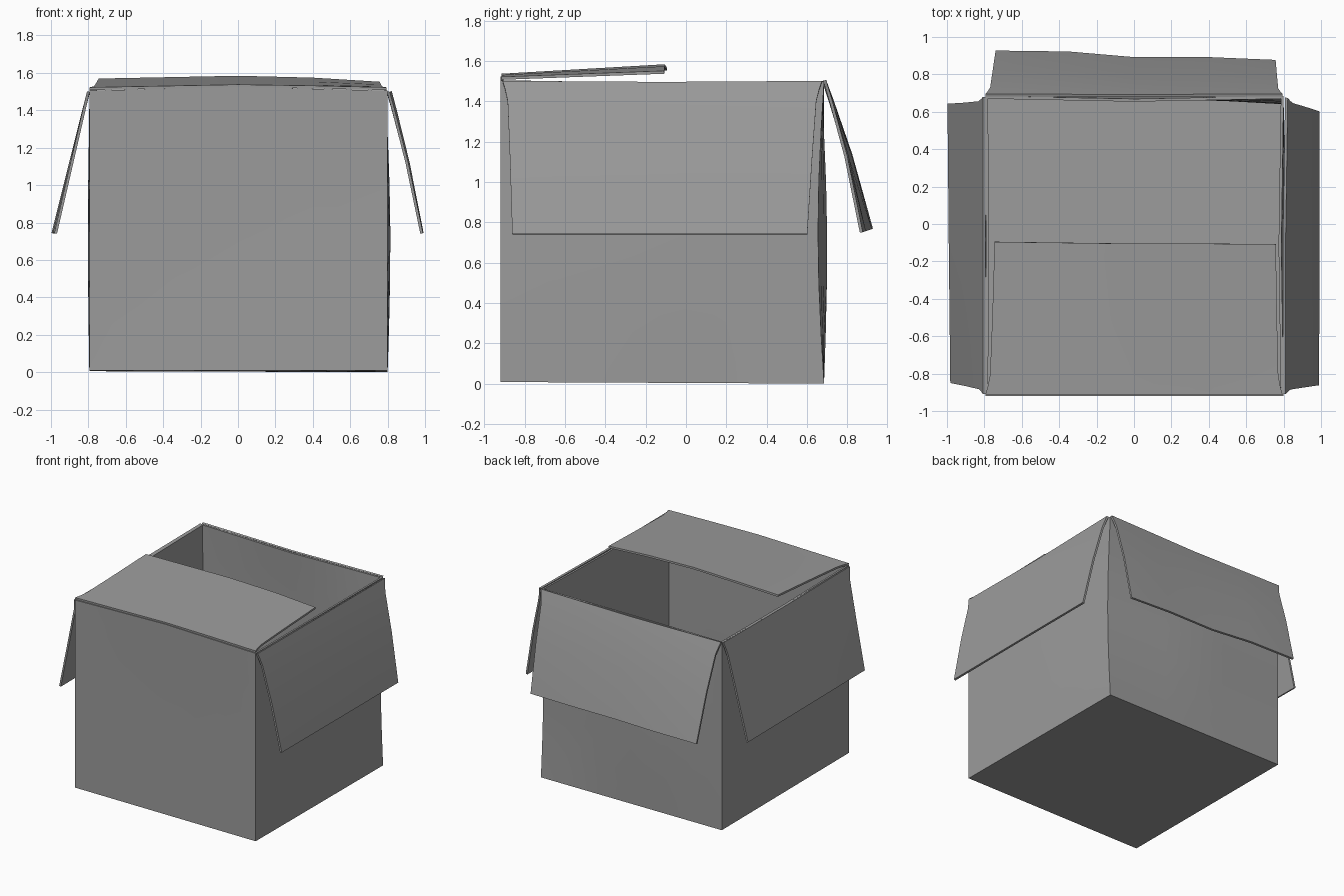
import bpy, bmesh, math
from mathutils import Vector

if "Cube" in bpy.data.objects:
    bpy.data.objects.remove(bpy.data.objects["Cube"])

CARD = 0.015  # cardboard thickness

grey = bpy.data.materials.new("dark_card")
grey.diffuse_color = (0.33, 0.33, 0.33, 1)
grey.use_nodes = True
grey.node_tree.nodes["Principled BSDF"].inputs["Base Color"].default_value = grey.diffuse_color


def finish(name, bm, offset):
    """Turn a sheet into a solid cardboard object."""
    me = bpy.data.meshes.new(name)
    bm.to_mesh(me)
    bm.free()
    me.materials.append(grey)
    ob = bpy.data.objects.new(name, me)
    bpy.context.collection.objects.link(ob)
    sol = ob.modifiers.new("thickness", "SOLIDIFY")
    sol.thickness = CARD
    sol.offset = offset
    sol.use_even_offset = True
    bpy.ops.object.select_all(action='DESELECT')
    ob.select_set(True)
    bpy.context.view_layer.objects.active = ob
    # thickness is applied first so that the cut edges stay sharp
    bpy.ops.object.modifier_apply(modifier=sol.name)
    bpy.ops.object.shade_smooth_by_angle(angle=math.radians(30))
    return ob


def add_grid(bm, rows):
    """Skin a grid of points with quads."""
    vs = [[bm.verts.new(p) for p in r] for r in rows]
    for r0, r1 in zip(vs, vs[1:]):
        for i in range(len(r0) - 1):
            bm.faces.new((r0[i], r0[i + 1], r1[i + 1], r1[i]))


def panel(bm, a, b, c, d, bow=(0, 0, 0), top=(0, 0, 0), pinch=(0, 0), n=6):
    """Wall with a soft bow, a bent top edge and side edges pinched along y."""
    a, b, c, d, bow, top = map(Vector, (a, b, c, d, bow, top))
    rows = []
    for j in range(n + 1):
        v = j / n
        row = []
        for i in range(n + 1):
            u = i / n
            hump, swell = 1 - abs(2 * u - 1), math.sin(math.pi * v)
            p = a.lerp(b, u).lerp(d.lerp(c, u), v)
            p += bow * hump * swell + top * hump * v ** 3
            p.y += (pinch[0] * (1 - u) + pinch[1] * u) * swell
            row.append(p)
        rows.append(row)
    add_grid(bm, rows)


# open box body: four slightly warped walls and a floor
L, R, F, B = -0.795, 0.8, -0.92, 0.685
fl, fr, br, bl = (L, F, 0.01), (R, F, 0.008), (R, B, 0), (L, B, 0.005)
tfl, tfr, tbr, tbl = (L, F, 1.505), (R, F, 1.505), (R, B, 1.5), (L, B, 1.5)
bm = bmesh.new()
panel(bm, fl, fr, tfr, tfl, (0, 0.005, 0), (0, 0, 0.02))
panel(bm, fr, br, tbr, tfr, (0.016, 0, 0), (-0.012, 0, -0.01), (0, -0.03))
panel(bm, br, bl, tbl, tbr, (0, 0.032, 0), (0, -0.016, -0.005), (-0.03, 0))
panel(bm, bl, fl, tfl, tbl, (-0.008, 0, 0), (0.003, 0, -0.01))
panel(bm, bl, br, fr, fl)
bmesh.ops.remove_doubles(bm, verts=bm.verts, dist=0.0005)
bmesh.ops.recalc_face_normals(bm, faces=bm.faces)
front = min(bm.faces, key=lambda f: f.calc_center_median().y)
if front.normal.y > 0:
    bmesh.ops.reverse_faces(bm, faces=bm.faces)
finish("box_body", bm, -1)


def flap(name, hinge, tip, bow=(0, 0, 0)):
    """Flap from a hinge line to a wavy tip line, narrowing just past the hinge."""
    hinge, tip = [Vector(p) for p in hinge], [Vector(p) for p in tip]
    bow = Vector(bow)
    bm = bmesh.new()
    rows = []
    for v, inset in ((0, 0), (0.05, 0.006), (0.13, 0.012), (0.5, 0.008), (1, 0)):
        row = [h.lerp(t, v) + bow * math.sin(math.pi * v) for h, t in zip(hinge, tip)]
        a, b = row[0].copy(), row[-1].copy()
        row[0], row[-1] = a.lerp(b, inset), b.lerp(a, inset)
        rows.append(row)
    add_grid(bm, rows)
    return finish(name, bm, 0)


# front flap, folded almost level over the opening
flap("front_flap",
     [(-0.795, -0.915, 1.515), (0, -0.915, 1.53), (0.4, -0.915, 1.524), (0.795, -0.915, 1.515)],
     [(-0.745, -0.095, 1.562), (0, -0.105, 1.577), (0.4, -0.105, 1.567), (0.758, -0.108, 1.545)])

# back flap, hanging outward with a wavy edge
flap("back_flap",
     [(0.795, 0.688, 1.505), (0.4, 0.687, 1.5), (0, 0.685, 1.495), (-0.4, 0.687, 1.5), (-0.795, 0.688, 1.505)],
     [(0.757, 0.87, 0.75), (0.4, 0.885, 0.755), (0, 0.885, 0.755), (-0.35, 0.915, 0.765), (-0.74, 0.92, 0.768)],
     (0, 0.014, 0))

# side flaps, hanging outward
flap("right_flap",
     [(0.803, -0.91, 1.5), (0.803, -0.12, 1.495), (0.815, 0.675, 1.5)],
     [(0.982, -0.862, 0.742), (0.985, -0.12, 0.742), (0.985, 0.602, 0.742)],
     (0.01, 0, 0))
flap("left_flap",
     [(-0.8, 0.68, 1.5), (-0.8, -0.12, 1.495), (-0.8, -0.91, 1.5)],
     [(-0.99, 0.643, 0.742), (-0.983, -0.12, 0.742), (-0.975, -0.85, 0.742)])
